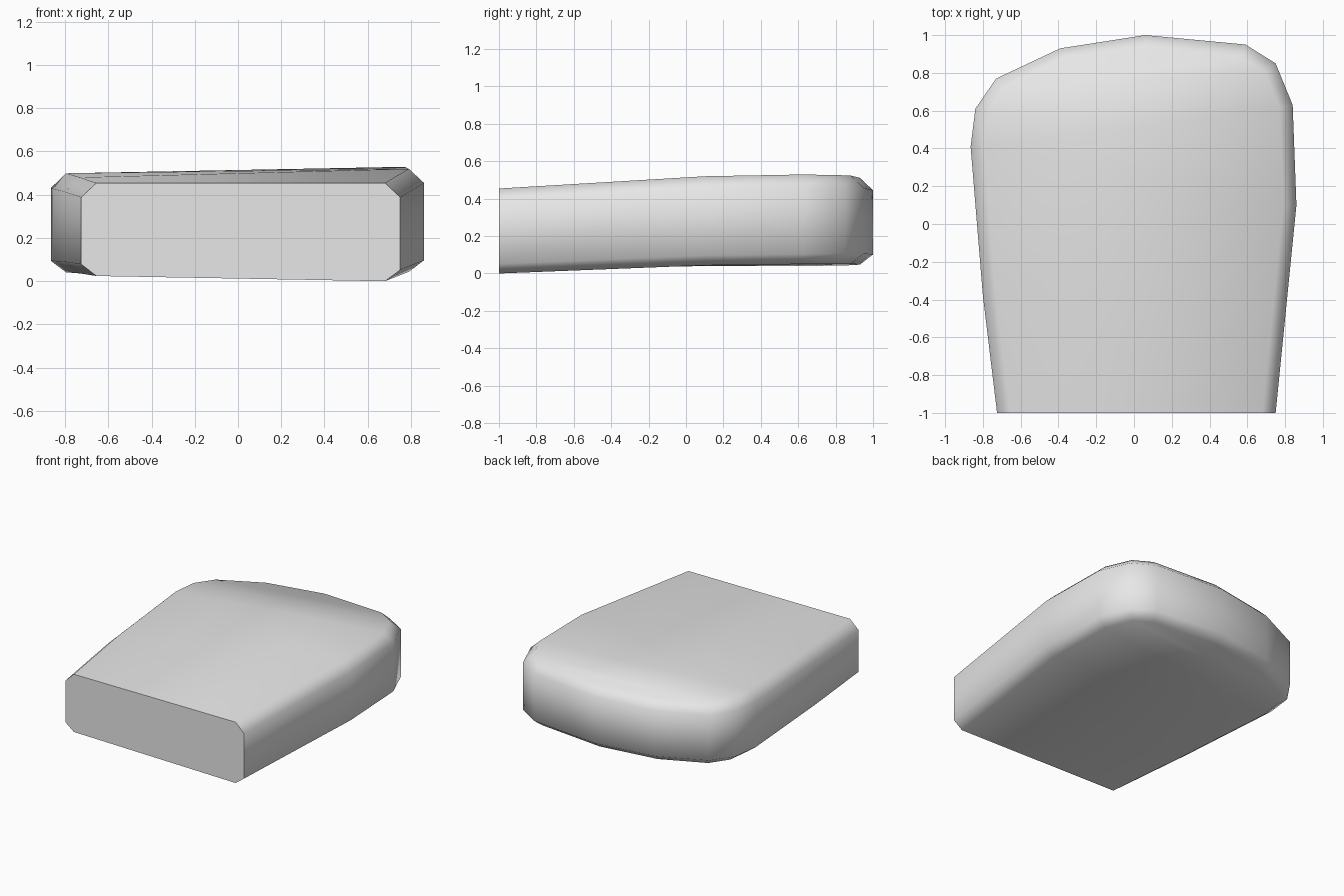
import bpy, bmesh, math
from mathutils import Vector

cube = bpy.data.objects.get("Cube")
if cube:
    bpy.data.objects.remove(cube, do_unlink=True)

# Plan outline, from the front left corner round the back to the front right one
OUTLINE = [Vector(p) for p in (
    (0.75, -1), (0.86, 0.1), (0.84, 0.63), (0.75, 0.85), (0.59, 0.95), (0.06, 1.0),
    (-0.39, 0.93), (-0.73, 0.77), (-0.84, 0.61), (-0.865, 0.41), (-0.8, -0.38), (-0.725, -1))]
BEVEL = 0.07


def profile(y, points):
    """Height at y along a broken line."""
    for (y0, z0), (y1, z1) in zip(points, points[1:]):
        if y <= y1:
            return z0 + (z1 - z0) * (y - y0) / (y1 - y0)
    return points[-1][1]


def inset(points, width):
    """Move the outline inwards, keeping its ends on the flat front."""
    result = []
    for i, p in enumerate(points):
        if i in (0, len(points) - 1):
            result.append(Vector((p.x - math.copysign(width, p.x), p.y)))
            continue
        a = (p - points[i - 1]).normalized()
        b = (points[i + 1] - p).normalized()
        na, nb = Vector((-a.y, a.x)), Vector((-b.y, b.x))
        result.append(p + (na + nb) * width / (1 + na.dot(nb)))
    return result


def top_z(p):
    tilt = 0.018 * p.x * (p.y + 1) / 1.5
    return profile(p.y, [(-1, 0.457), (0.1, 0.512), (0.6, 0.517), (0.95, 0.512)]) + tilt


def bottom_z(p):
    front = max(0, -p.y)
    back = max(0, p.y)
    return profile(p.y, [(-1, 0.015), (0, 0.045), (1, 0.05)]) + p.x * (0.01 * back - 0.018 * front)


inner = inset(OUTLINE, BEVEL)
bm = bmesh.new()

# Four rings: bottom face rim, lower wall, upper wall, top face rim
rings = [
    [bm.verts.new((p.x, p.y, bottom_z(p))) for p in inner],
    [bm.verts.new((p.x, p.y, bottom_z(p) + 0.053)) for p in OUTLINE],
    [bm.verts.new((p.x, p.y, top_z(p) - 0.066)) for p in OUTLINE],
    [bm.verts.new((p.x, p.y, top_z(p))) for p in inner],
]
n = len(OUTLINE)

# Walls and bevels
for low, high in zip(rings, rings[1:]):
    for i in range(n - 1):
        bm.faces.new((low[i], low[i + 1], high[i + 1], high[i]))

# Top and bottom, in strips from side to side
for ring in (rings[0], rings[3]):
    for i in range(n // 2 - 1):
        bm.faces.new((ring[i], ring[i + 1], ring[n - 2 - i], ring[n - 1 - i]))

# Flat front
bm.faces.new([r[0] for r in rings] + [r[-1] for r in reversed(rings)])
bmesh.ops.recalc_face_normals(bm, faces=bm.faces)

low_z = min(v.co.z for v in bm.verts)
bmesh.ops.translate(bm, verts=bm.verts, vec=(0, 0, -low_z))
mesh = bpy.data.meshes.new("rounded_slab")
bm.to_mesh(mesh)
bm.free()
slab = bpy.data.objects.new("rounded_slab", mesh)
bpy.context.collection.objects.link(slab)

# Plain grey
grey = bpy.data.materials.new("light_grey")
grey.use_nodes = True
grey.diffuse_color = (0.8, 0.8, 0.8, 1)
grey.node_tree.nodes["Principled BSDF"].inputs["Base Color"].default_value = (0.8, 0.8, 0.8, 1)
mesh.materials.append(grey)

# Smooth body with a crisp front edge
bpy.ops.object.select_all(action="DESELECT")
slab.select_set(True)
bpy.context.view_layer.objects.active = slab
bpy.ops.object.shade_smooth_by_angle(angle=math.radians(65))
